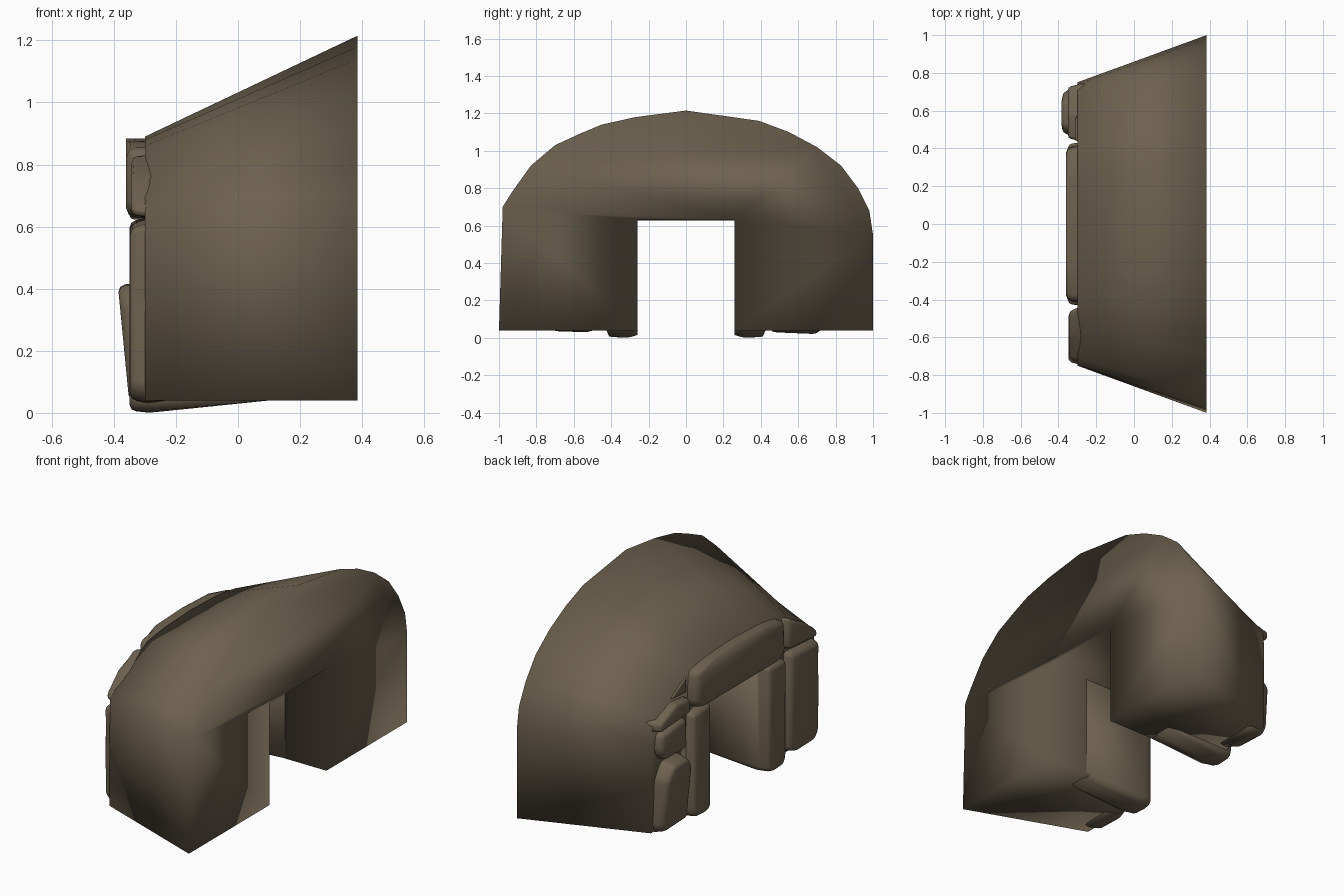
import bpy, bmesh
from mathutils import Vector

if "Cube" in bpy.data.objects:
    bpy.data.objects.remove(bpy.data.objects["Cube"])

stone_mat = bpy.data.materials.new("brown_stone")
stone_mat.diffuse_color = (0.155, 0.121, 0.08, 1)
stone_mat.use_nodes = True
stone_mat.node_tree.nodes["Principled BSDF"].inputs["Base Color"].default_value = stone_mat.diffuse_color


def add_object(name, bm):
    bmesh.ops.recalc_face_normals(bm, faces=bm.faces)
    for f in bm.faces:
        f.smooth = True
    mesh = bpy.data.meshes.new(name)
    bm.to_mesh(mesh)
    bm.free()
    mesh.materials.append(stone_mat)
    obj = bpy.data.objects.new(name, mesh)
    bpy.context.collection.objects.link(obj)
    return obj


def loft(bm, a, b):
    """Closed solid between two equal rings of points."""
    va = [bm.verts.new(p) for p in a]
    vb = [bm.verts.new(p) for p in b]
    n = len(a)
    for i in range(n):
        j = (i + 1) % n
        bm.faces.new((va[i], va[j], vb[j], vb[i]))
    bm.faces.new(va)
    bm.faces.new(vb)


# Arch body: large arch profile at the rear, smaller one at the facade
rear = [(-1, .04), (-.98, .70), (-.93, .78), (-.83, .92), (-.70, 1.03), (-.57, 1.09),
        (-.45, 1.14), (-.27, 1.18), (0, 1.215), (.39, 1.16), (.55, 1.10), (.70, 1.02),
        (.83, .92), (.92, .80), (.98, .68), (1, .55), (1, .04)]
front = [(-.75, .04), (-.745, .65), (-.70, .69), (-.62, .74), (-.53, .79), (-.46, .83),
         (-.40, .86), (-.24, .88), (0, .89), (.28, .88), (.40, .86), (.51, .80),
         (.62, .74), (.70, .69), (.74, .65), (.75, .57), (.75, .04)]
opening = [(.26, .04), (.26, .63), (-.26, .63), (-.26, .04)]
bm = bmesh.new()
loft(bm, [(.385, y, z) for y, z in rear + opening],
     [(-.30, y, z) for y, z in front + opening])
add_object("arch_body", bm)


def stone(name, outline, x_front, x_back=-.22, lean=0.0, shrink=.9, bevel=.022):
    """Rounded facing stone from a (y, z) outline, tapering towards its face."""
    n = len(outline)
    cy = sum(p[0] for p in outline) / n
    cz = sum(p[1] for p in outline) / n
    back = [(x_back, y, max(z, .042)) for y, z in outline]
    mid = [(-.29, y, z) for y, z in outline]
    face = [(x_front + lean * (z - cz), cy + (y - cy) * shrink, cz + (z - cz) * (1 - (1 - shrink) * .4))
            for y, z in outline]
    bm = bmesh.new()
    rings = [[bm.verts.new(p) for p in ring] for ring in (back, mid, face)]
    for a, b in zip(rings, rings[1:]):
        for i in range(n):
            j = (i + 1) % n
            bm.faces.new((a[i], a[j], b[j], b[i]))
    bm.faces.new(rings[0])
    bm.faces.new(rings[2])
    front_verts = set(rings[2])
    edges = [e for e in bm.edges if e.verts[0] in front_verts or e.verts[1] in front_verts]
    bmesh.ops.bevel(bm, geom=edges, offset=bevel, segments=2, profile=.5,
                    affect='EDGES', clamp_overlap=True)
    add_object(name, bm)


# Lintel above the opening
stone("lintel", [(-.42, .66), (-.36, .627), (.36, .627), (.42, .66), (.41, .85),
                 (.25, .875), (0, .885), (-.25, .875), (-.41, .85)], -.36, shrink=.97, bevel=.03)

# Door jambs, running back under the arch and standing on the ground
for side, label in ((1, "left"), (-1, "right")):
    stone("jamb_" + label, [(side * .258, .015), (side * .31, 0), (side * .41, .005),
                            (side * .43, .05), (side * .43, .62), (side * .258, .63)],
          -.35, x_back=.12, shrink=.93)

# Stacked stones on the left leg
stone("left_base_stone", [(.46, .03), (.70, .02), (.735, .06), (.72, .34), (.66, .425), (.50, .42), (.455, .36)],
      -.37, lean=-.09, shrink=.82)
stone("left_middle_stone", [(.46, .44), (.68, .44), (.72, .50), (.71, .60), (.47, .62)], -.345)
stone("left_cap_stone", [(.44, .64), (.74, .62), (.74, .67), (.58, .735), (.44, .72)], -.35, bevel=.015)
stone("left_corner_stone", [(.435, .74), (.58, .75), (.435, .83)], -.31, bevel=.006)

# Tall stone and upper corner stone on the right leg
stone("right_tall_stone", [(-.45, .06), (-.52, .03), (-.70, .035), (-.74, .08), (-.73, .36),
                           (-.745, .61), (-.46, .63)], -.348, shrink=.88)
stone("right_corner_stone", [(-.44, .65), (-.74, .63), (-.73, .67), (-.60, .76), (-.44, .84)],
      -.345, shrink=.85)
